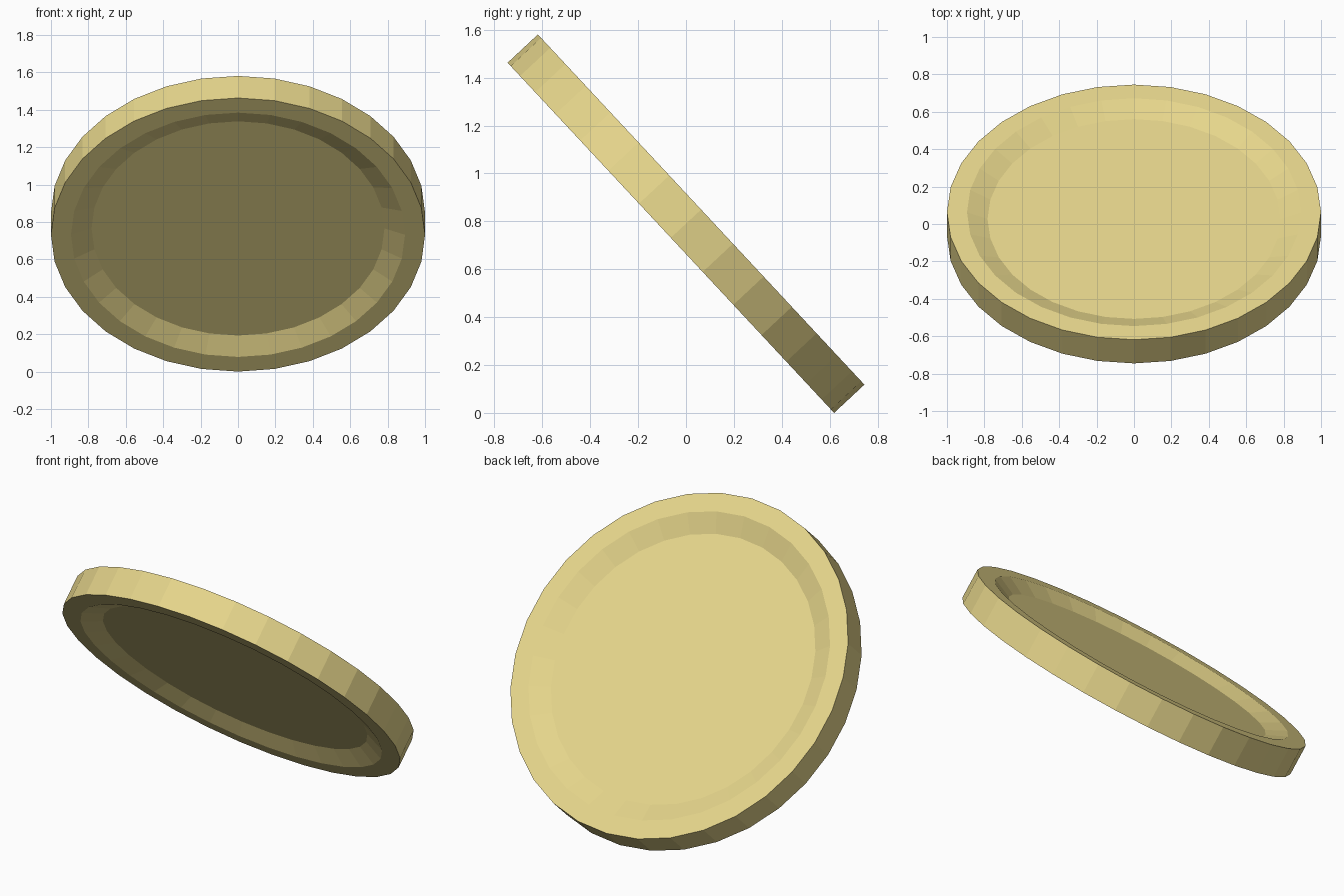
import bpy, bmesh
from math import radians, sin, cos, pi
from mathutils import Matrix

if "Cube" in bpy.data.objects:
    bpy.data.objects.remove(bpy.data.objects["Cube"])

SIDES = 32
TILT = radians(47)
HALF = 0.0865      # half thickness of the rim
RECESS = 0.05      # depth of the dish on each face

# Half profile (radius, height) from the top dish floor outward, then mirrored
upper = [(0.783, HALF - RECESS), (0.893, HALF), (1.0, HALF)]
profile = upper + [(r, -z) for r, z in reversed(upper)]

# Lathe the profile into a disc
bm = bmesh.new()
rings = [[bm.verts.new((r * cos(2 * pi * i / SIDES), r * sin(2 * pi * i / SIDES), z))
          for i in range(SIDES)] for r, z in profile]
for a, b in zip(rings, rings[1:]):
    for i in range(SIDES):
        j = (i + 1) % SIDES
        bm.faces.new((a[i], b[i], b[j], a[j]))

# Dish floors
bm.faces.new(rings[0])
bm.faces.new(rings[-1][::-1])
bmesh.ops.recalc_face_normals(bm, faces=bm.faces)

# Lean the disc and rest its lower edge on the ground
height = sin(TILT) + HALF * cos(TILT)
bm.transform(Matrix.Translation((0, 0, height)) @ Matrix.Rotation(-TILT, 4, 'X'))

mesh = bpy.data.meshes.new("coin_disc")
bm.to_mesh(mesh)
bm.free()
disc = bpy.data.objects.new("coin_disc", mesh)
bpy.context.collection.objects.link(disc)

# Pale gold
gold = bpy.data.materials.new("pale_gold")
gold.diffuse_color = (0.79, 0.67, 0.26, 1)
gold.use_nodes = True
gold.node_tree.nodes["Principled BSDF"].inputs["Base Color"].default_value = gold.diffuse_color
mesh.materials.append(gold)
